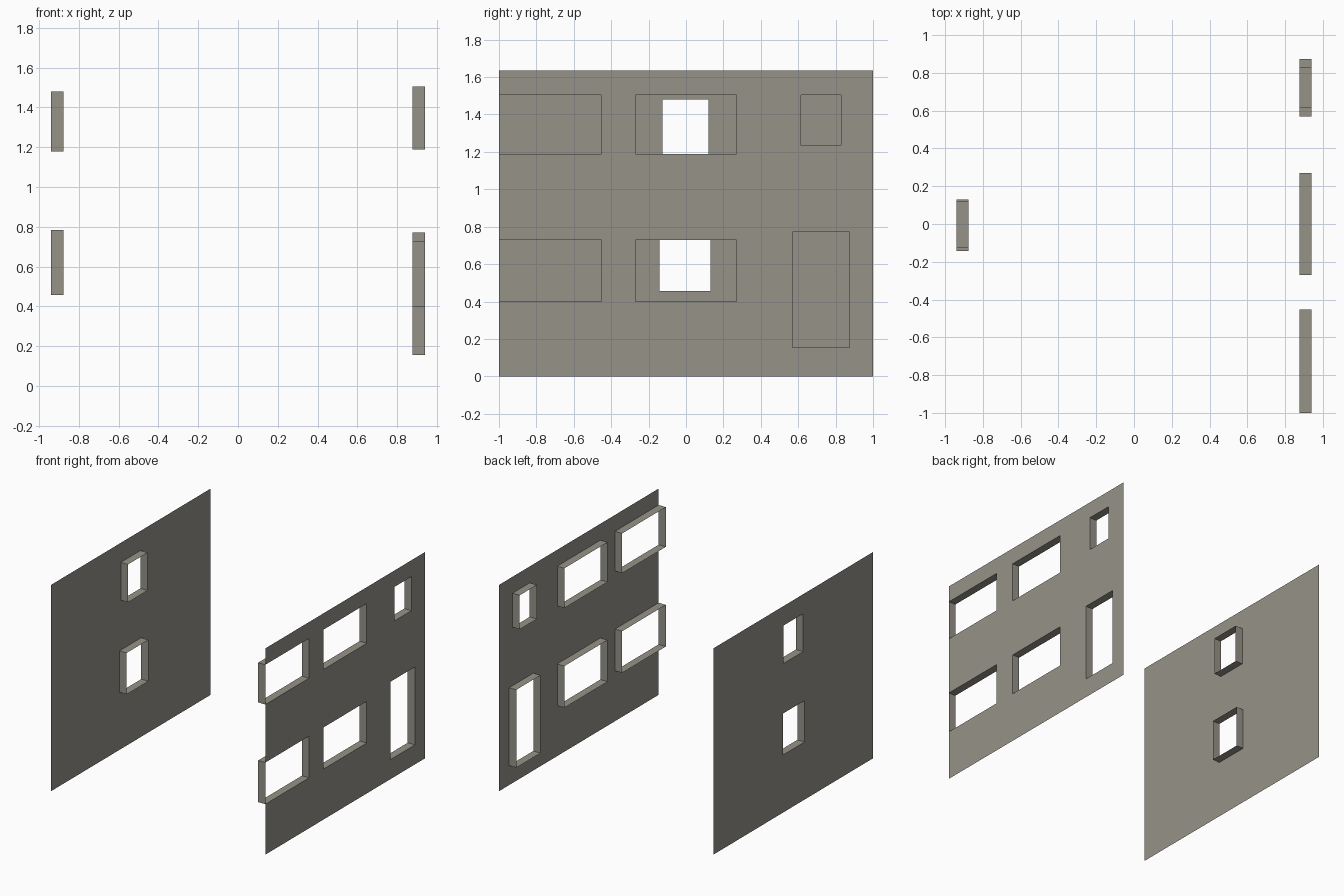
import bpy

cube = bpy.data.objects.get("Cube")
if cube:
    bpy.data.objects.remove(cube, do_unlink=True)

HEIGHT = 1.635
WALL_X = 0.94      # distance of each wall sheet from the centre
REVEAL = 0.063     # depth of the opening linings, towards the inside

plaster = bpy.data.materials.new("warm grey plaster")
plaster.use_nodes = True
colour = (0.305, 0.29, 0.25, 1)
plaster.diffuse_color = colour
plaster.node_tree.nodes["Principled BSDF"].inputs["Base Color"].default_value = colour


def add_mesh(name, verts, faces):
    mesh = bpy.data.meshes.new(name)
    mesh.from_pydata(verts, [], faces)
    mesh.materials.append(plaster)
    obj = bpy.data.objects.new(name, mesh)
    bpy.context.collection.objects.link(obj)
    return obj


def add_wall(name, x, openings):
    """Thin sheet at x, gridded along the opening edges with the openings left out."""
    ys = sorted({-1, 1, *(v for o in openings.values() for v in o[:2])})
    zs = sorted({0, HEIGHT, *(v for o in openings.values() for v in o[2:])})
    verts = [(x, y, z) for z in zs for y in ys]
    n = len(ys)
    faces = []
    for k in range(len(zs) - 1):
        for j in range(n - 1):
            cy, cz = (ys[j] + ys[j + 1]) / 2, (zs[k] + zs[k + 1]) / 2
            if any(a < cy < b and c < cz < d for a, b, c, d in openings.values()):
                continue
            i = k * n + j
            quad = (i, i + 1, i + n + 1, i + n)
            faces.append(quad if x > 0 else quad[::-1])
    add_mesh(name, verts, faces)


def add_lining(name, x, opening):
    """Four thin sheets around an opening, reaching inwards from the wall."""
    y0, y1, z0, z1 = opening
    inner = x - REVEAL if x > 0 else x + REVEAL
    ring = [(y0, z0), (y1, z0), (y1, z1), (y0, z1)]
    verts = [(px, y, z) for px in (x, inner) for y, z in ring]
    faces = [(i, (i + 1) % 4, (i + 1) % 4 + 4, i + 4) for i in range(4)]
    if x < 0:
        faces = [f[::-1] for f in faces]
    add_mesh(name, verts, faces)


# Openings as y range, then z range
left_openings = {
    "upper_front_window": (-1, -0.453, 1.19, 1.505),
    "upper_middle_window": (-0.27, 0.27, 1.19, 1.505),
    "upper_small_window": (0.615, 0.83, 1.235, 1.505),
    "lower_front_window": (-1, -0.453, 0.4, 0.73),
    "lower_middle_window": (-0.27, 0.27, 0.4, 0.73),
    "doorway": (0.57, 0.873, 0.155, 0.772),
}
right_openings = {
    "upper_side_window": (-0.125, 0.12, 1.18, 1.48),
    "lower_side_window": (-0.142, 0.13, 0.457, 0.785),
}

# Walls with their linings
for side, x, openings in (("left", WALL_X, left_openings),
                          ("right", -WALL_X, right_openings)):
    add_wall(side + "_wall", x, openings)
    for name, opening in openings.items():
        add_lining(name + "_lining", x, opening)
